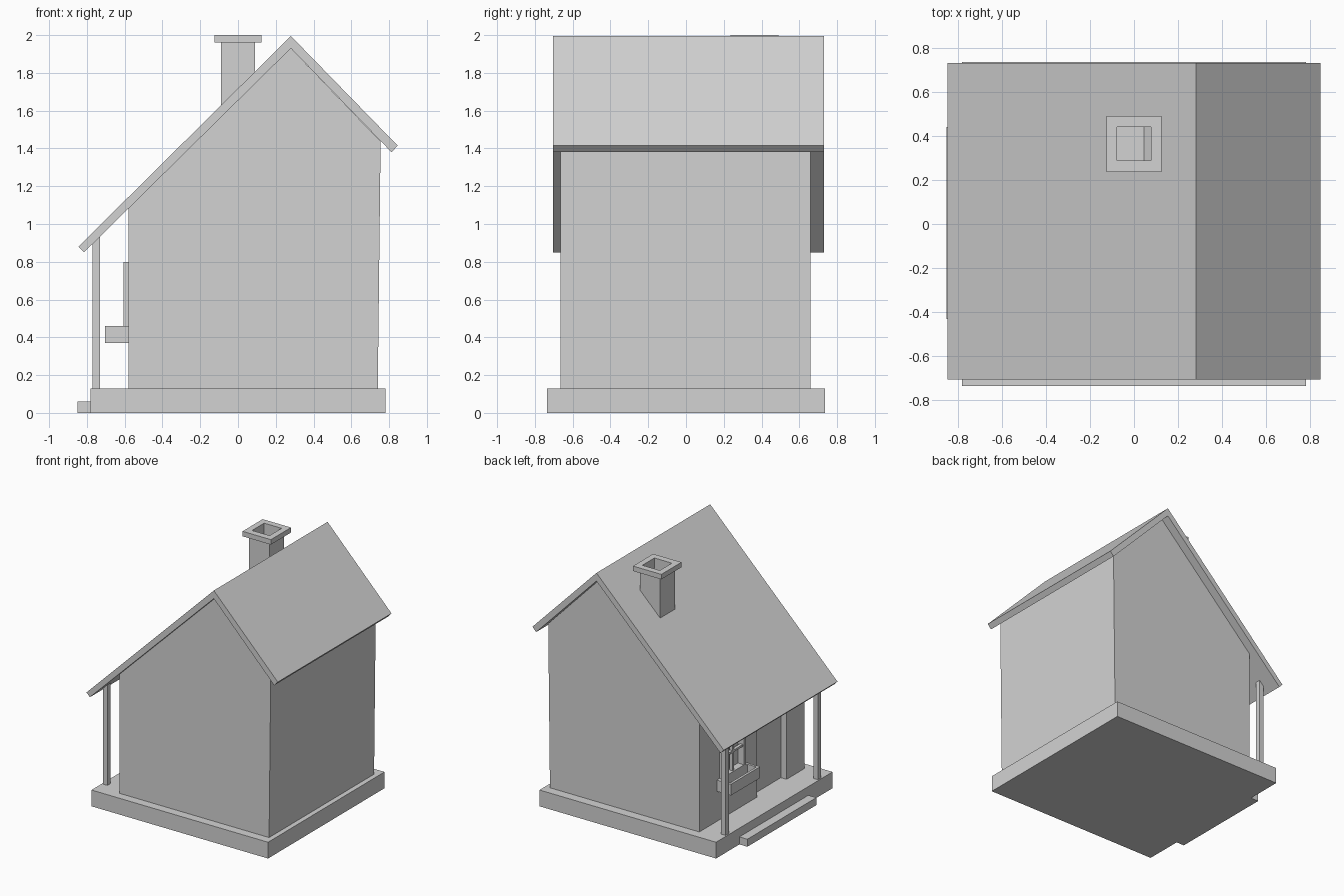
import bpy
import bmesh

old = bpy.data.objects.get("Cube")
if old:
    bpy.data.objects.remove(old, do_unlink=True)

grey = bpy.data.materials.new("plain_grey")
grey.use_nodes = True
COLOUR = (0.65, 0.65, 0.65, 1)
grey.diffuse_color = COLOUR
grey.node_tree.nodes["Principled BSDF"].inputs["Base Color"].default_value = COLOUR


def prism(name, profile, y0, y1):
    """Extrude an (x, z) outline from y0 to y1."""
    bm = bmesh.new()
    face = bm.faces.new([bm.verts.new((x, y0, z)) for x, z in profile])
    out = bmesh.ops.extrude_face_region(bm, geom=[face])
    verts = [v for v in out["geom"] if isinstance(v, bmesh.types.BMVert)]
    bmesh.ops.translate(bm, verts=verts, vec=(0, y1 - y0, 0))
    bmesh.ops.recalc_face_normals(bm, faces=bm.faces)
    mesh = bpy.data.meshes.new(name)
    bm.to_mesh(mesh)
    bm.free()
    mesh.materials.append(grey)
    obj = bpy.data.objects.new(name, mesh)
    bpy.context.collection.objects.link(obj)
    return obj


def box(name, x0, x1, y0, y1, z0, z1):
    return prism(name, [(x0, z0), (x1, z0), (x1, z1), (x0, z1)], y0, y1)


def cut(target, cutter):
    mod = target.modifiers.new(cutter.name, "BOOLEAN")
    mod.operation = "DIFFERENCE"
    mod.solver = "EXACT"
    mod.object = cutter
    cutter.hide_render = True
    cutter.hide_viewport = True
    cutter.display_type = "WIRE"


def under_roof(x):
    """Height of the underside of the long roof slope."""
    return 1.93 + (x - 0.28) * 0.986


FLOOR = 0.13
WALL = -0.58

# Foundation and porch step
box("foundation", -0.78, 0.78, -0.735, 0.735, 0, FLOOR)
box("porch_step", -0.85, -0.78, -0.43, 0.44, 0, 0.06)

# House body with gables, recessed door and window
body = prism("house_body", [(WALL, FLOOR), (0.74, FLOOR), (0.755, 1.437),
                            (0.28, 1.93), (WALL, under_roof(WALL))], -0.665, 0.66)
cut(body, box("door_cutter", -0.7, -0.53, -0.44, -0.07, 0.1, 0.82))
cut(body, box("window_cutter", -0.7, -0.55, 0.13, 0.38, 0.47, 0.775))

# Uneven gabled roof
prism("roof", [(-0.845, 0.88), (-0.815, 0.85), (0.28, 1.93),
               (0.813, 1.38), (0.845, 1.415), (0.28, 1.995)], -0.705, 0.73)

# Porch posts, trimmed to the slope
for side, y in (("left", 0.58), ("right", -0.585)):
    prism("porch_post_" + side, [(-0.77, FLOOR), (-0.73, FLOOR),
                                 (-0.73, under_roof(-0.73)),
                                 (-0.77, under_roof(-0.77))], y - 0.02, y + 0.02)

# Window frame and glazing bars
frame = box("window_frame", -0.605, WALL, 0.105, 0.405, 0.44, 0.80)
cut(frame, box("frame_cutter", -0.7, -0.5, 0.13, 0.38, 0.47, 0.775))
box("window_bar_upright", -0.595, -0.57, 0.247, 0.263, 0.46, 0.78)
box("window_bar_level", -0.595, -0.57, 0.12, 0.39, 0.615, 0.631)

# Open planter below the window
planter = box("window_planter", -0.705, WALL, 0.07, 0.44, 0.37, 0.46)
cut(planter, box("planter_cutter", -0.685, -0.605, 0.09, 0.42, 0.395, 0.6))

# Hollow chimney with a cap
stack = prism("chimney_stack", [(-0.09, 1.57), (0.09, 1.74), (0.09, 1.97),
                                (-0.09, 1.97)], 0.27, 0.455)
cap = box("chimney_cap", -0.125, 0.125, 0.236, 0.49, 1.96, 2.0)
flue = box("flue_cutter", -0.077, 0.077, 0.288, 0.44, 1.762, 2.2)
cut(stack, flue)
cut(cap, flue)
